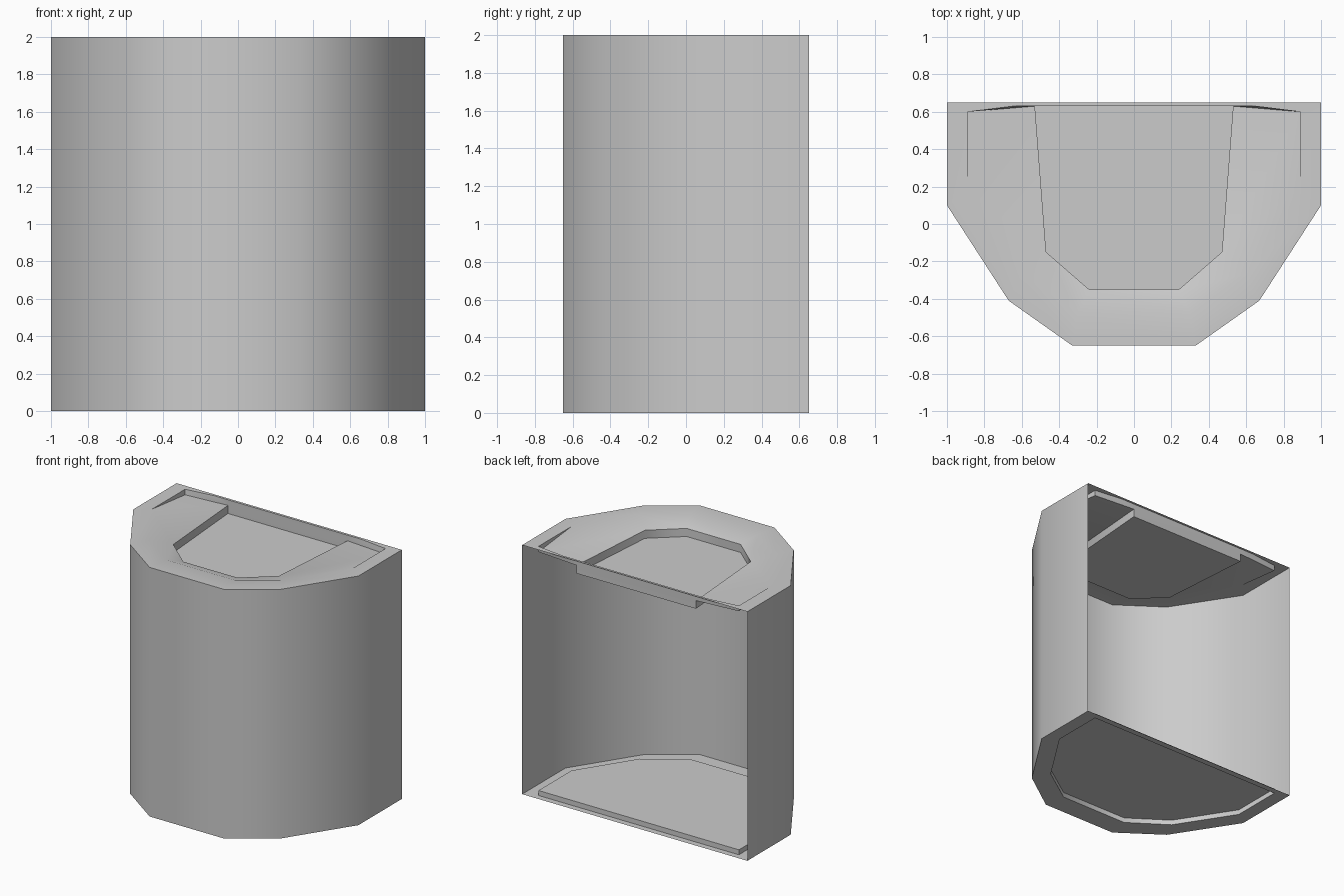
import bpy, bmesh, math

if "Cube" in bpy.data.objects:
    bpy.data.objects.remove(bpy.data.objects["Cube"])


def ring(half, z):
    """Mirror a half outline (back to front, +x side) into a full outline.
    Points may carry their own height as a third value."""
    right = [(p[0], p[1], p[2] if len(p) > 2 else z) for p in half]
    return right + [(-x, y, h) for x, y, h in reversed(right)]


def loft(name, rings, closed=True, cap=False, flip=False):
    """Skin consecutive outlines, sharing coincident points."""
    bm = bmesh.new()
    cache = {}

    def vert(p):
        key = tuple(round(c, 4) for c in p)
        if key not in cache:
            cache[key] = bm.verts.new(p)
        return cache[key]

    def face(points):
        vs = list(dict.fromkeys(vert(p) for p in points))
        if len(vs) > 2:
            bm.faces.new(vs[::-1] if flip else vs)

    for a, b in zip(rings, rings[1:]):
        n = len(a)
        for i in range(n if closed else n - 1):
            j = (i + 1) % n
            face([a[i], b[i], b[j], a[j]])
    if cap:
        face(rings[-1][::-1])
    for v in [v for v in bm.verts if not v.link_faces]:
        bm.verts.remove(v)
    me = bpy.data.meshes.new(name)
    bm.to_mesh(me)
    bm.free()
    ob = bpy.data.objects.new(name, me)
    bpy.context.collection.objects.link(ob)
    bpy.ops.object.select_all(action='DESELECT')
    ob.select_set(True)
    bpy.context.view_layer.objects.active = ob
    bpy.ops.object.shade_smooth_by_angle(angle=math.radians(45))
    return ob


outer = [(1, 0.65), (1, 0.1), (0.67, -0.41), (0.33, -0.65)]
inset = [(0.89, 0.6), (0.89, 0.18), (0.6, -0.27), (0.3, -0.475)]

# Curved outer wall, open at the back
loft("outer_wall", [ring(outer, 0), ring(outer, 2)], closed=False)

# Base: flat rim and a slightly raised plate
loft("base_plate", [ring(outer, 0), ring(inset, 0), ring(inset, 0.04)],
     cap=True, flip=True)

# Top: rim, short drop at the back, sloping ledge and sunken basin
back = (0.53, 0.63)
rim_outer = [(0.53, 0.65), (0.65, 0.65)] + outer
rim_inner = [back, (0.65, 0.63)] + inset
ledge = [back + (1.955,)] * 2 + [(0.89, 0.6, 1.955)] + inset[1:]
basin = [back] * 3 + [(0.47, -0.15)] * 2 + [(0.24, -0.35)]
loft("top_basin", [ring(rim_outer, 2), ring(rim_inner, 2), ring(ledge, 2),
                   ring(basin, 1.955), ring(basin, 1.89)], cap=True)
